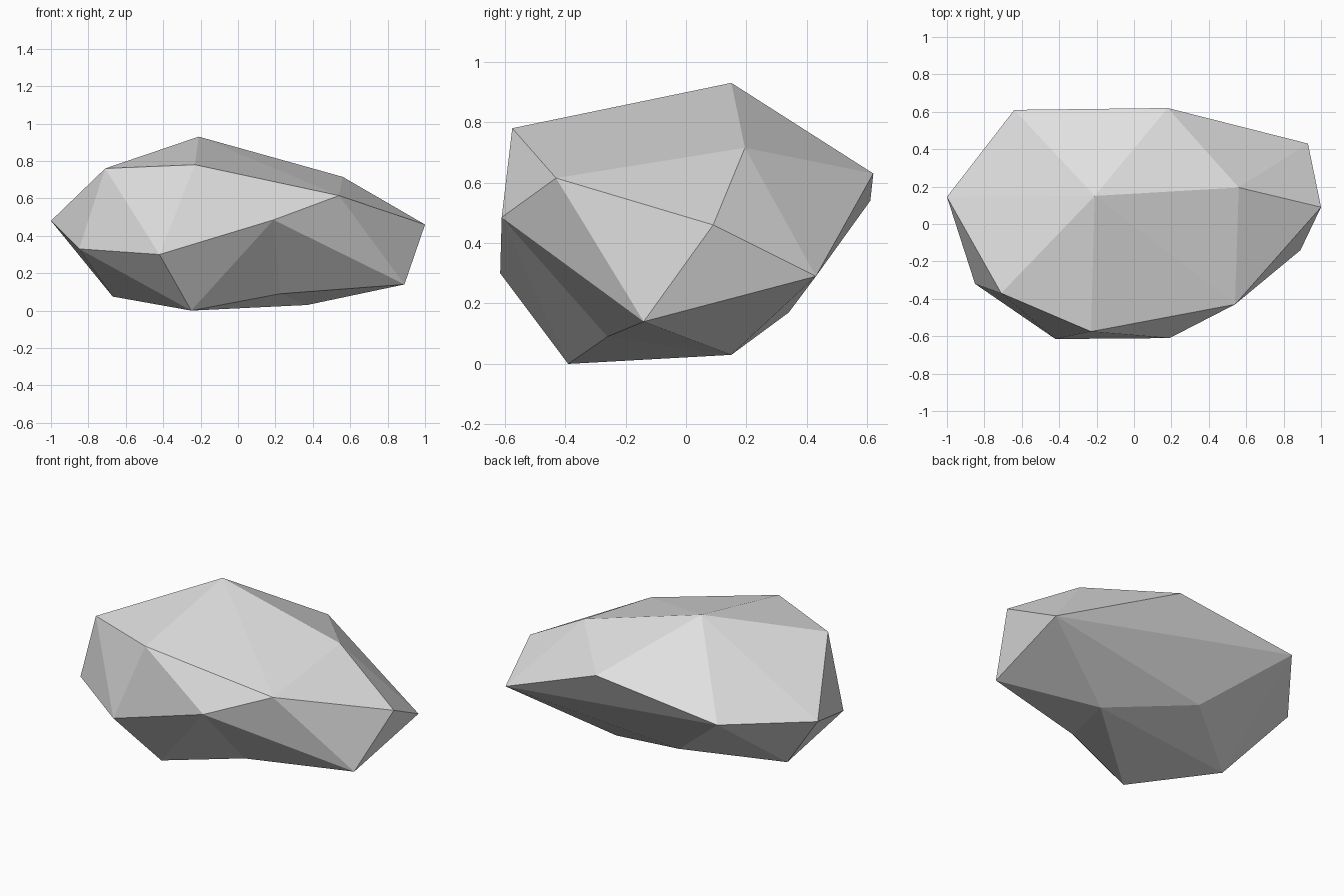
import bpy
import bmesh
from mathutils import Vector

default_cube = bpy.data.objects.get("Cube")
if default_cube:
    bpy.data.objects.remove(default_cube, do_unlink=True)

# Corners of the boulder, grouped from top to bottom
crown = [(-.71, -.37, .76), (-.21, .15, .93), (.56, .195, .715),
         (.54, -.43, .615), (-.23, -.575, .78)]
waist = [(1, .09, .46), (.93, .43, .29), (.18, .62, .63), (-.64, .61, .54),
         (-1, .145, .48), (-.85, -.32, .33), (-.42, -.615, .30), (.19, -.61, .485)]
foot_front = (-.25, -.39, 0)
foot_side = (.89, -.14, .14)
underside = [foot_front, foot_side, (.37, .15, .03), (-.19, .34, .17), (-.67, -.03, .075)]
hollow = Vector((.225, -.26, .09))

# Faceted body wrapped around the corners
bm = bmesh.new()
corners = {point: bm.verts.new(point) for point in crown + waist + underside}
bmesh.ops.convex_hull(bm, input=list(bm.verts))

# Shallow hollow: split the lower front ridge and push its middle inwards
start, end = corners[foot_front], corners[foot_side]
ridge = bm.edges.get((start, end))
if ridge:
    middle = bmesh.utils.edge_split(ridge, start, 0.5)[1]
    for face in list(middle.link_faces):
        opposite = next(v for v in face.verts if v not in (start, end, middle))
        bmesh.utils.face_split(face, middle, opposite)
    middle.co = hollow

bmesh.ops.recalc_face_normals(bm, faces=list(bm.faces))
mesh = bpy.data.meshes.new("boulder")
bm.to_mesh(mesh)
bm.free()

# Plain grey stone
stone = bpy.data.materials.new("grey stone")
stone.use_nodes = True
grey = (.75, .75, .75, 1)
stone.diffuse_color = grey
shader = next(n for n in stone.node_tree.nodes if n.type == "BSDF_PRINCIPLED")
shader.inputs["Base Color"].default_value = grey
mesh.materials.append(stone)

boulder = bpy.data.objects.new("boulder", mesh)
bpy.context.scene.collection.objects.link(boulder)
